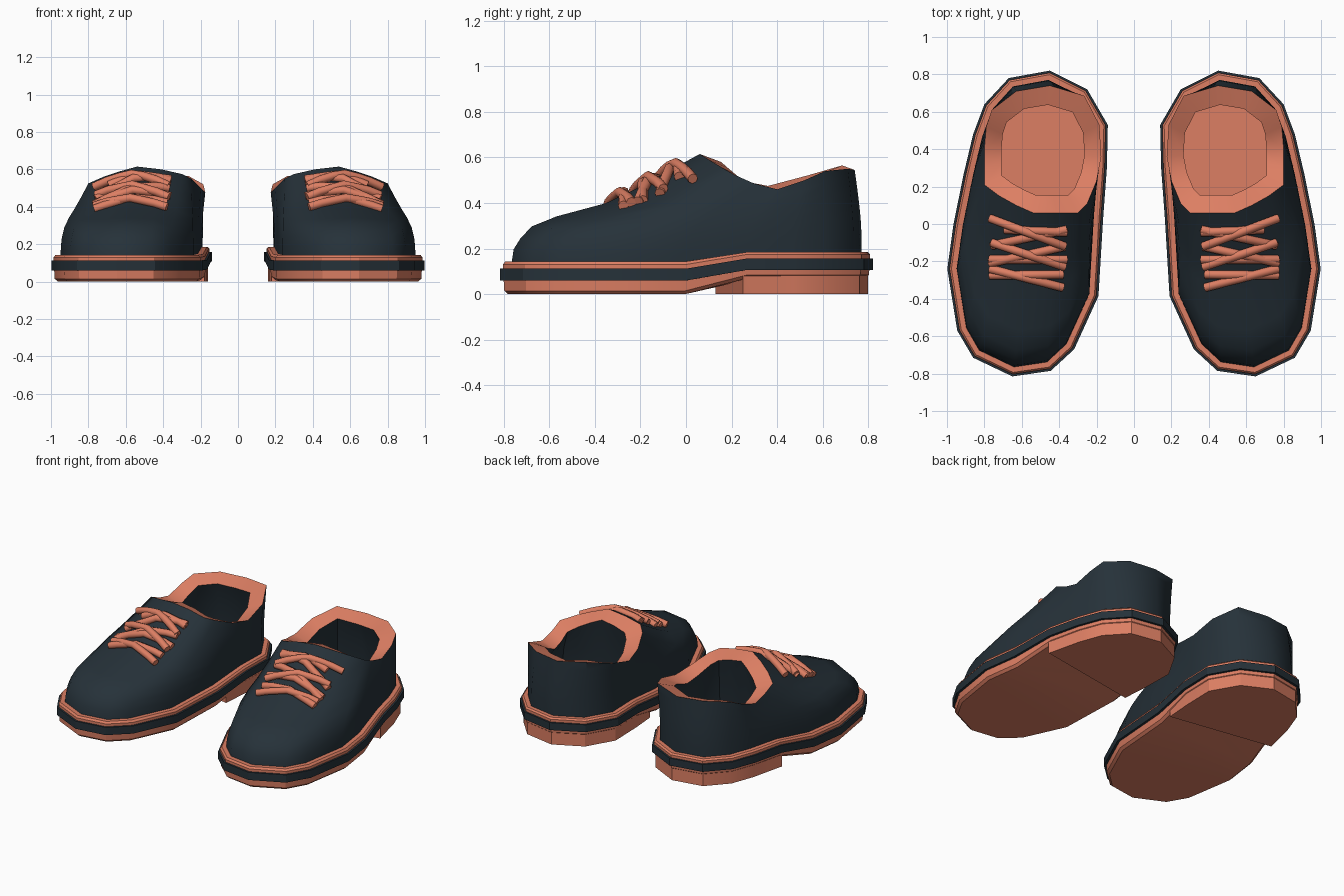
import bpy, bmesh
from mathutils import Vector
from mathutils.bvhtree import BVHTree

if "Cube" in bpy.data.objects:
    bpy.data.objects.remove(bpy.data.objects["Cube"])

def material(name, rgb):
    m = bpy.data.materials.new(name)
    m.diffuse_color = (*rgb, 1)
    m.use_nodes = True
    m.node_tree.nodes["Principled BSDF"].inputs["Base Color"].default_value = m.diffuse_color
    return m

DARK = material("charcoal", (0.019, 0.031, 0.041))
ORANGE = material("terracotta", (0.72, 0.21, 0.125))

# Sole outline of the right-hand shoe: toe tip, outer side to heel, inner side back
OUT = [(.65, -.815), (.86, -.715), (.945, -.57), (.998, -.24), (.965, 0), (.91, .27),
       (.86, .48), (.80, .64), (.67, .78), (.45, .82), (.25, .72), (.14, .53),
       (.145, .30), (.165, .03), (.19, -.385), (.32, -.67), (.445, -.785)]
# Collar edge, one point for each outline point
COLLAR = [(.54, .06, .615), (.63, .10, .59), (.72, .15, .56), (.80, .21, .525),
          (.80, .30, .485), (.80, .40, .46), (.79, .52, .50), (.76, .61, .54),
          (.63, .71, .55), (.45, .74, .545), (.265, .685, .565), (.185, .53, .52),
          (.175, .36, .475), (.20, .23, .50), (.25, .11, .55), (.30, .06, .575),
          (.41, .06, .60)]
N = len(OUT)

def inset(d):
    res = []
    for i, p in enumerate(OUT):
        a, b = Vector(OUT[i - 1]), Vector(OUT[(i + 1) % N])
        t = (b - a).normalized()
        res.append((p[0] - t.y * d, p[1] + t.x * d))
    return res

def lift(y, rise, y0=0.0, y1=0.27):
    return rise * min(1, max(0, (y - y0) / (y1 - y0)))

def ring(d, z, rise):
    return [(x, y, z + lift(y, rise)) for x, y in inset(d)]

def strip_cap(bm, v):
    # cap an outline by joining outer and inner sides
    n = len(v)
    bm.faces.new((v[0], v[1], v[n - 1]))
    for i in range(1, n // 2):
        bm.faces.new((v[i], v[i + 1], v[n - i - 1], v[n - i]))

def finish(name, bm, mats, angle=0.6):
    bmesh.ops.recalc_face_normals(bm, faces=bm.faces)
    me = bpy.data.meshes.new(name)
    bm.to_mesh(me)
    ob = bpy.data.objects.new(name, me)
    bpy.context.collection.objects.link(ob)
    for m in mats:
        me.materials.append(m)
    mod = ob.modifiers.new("pair", 'MIRROR')
    mod.use_mirror_merge = False
    bpy.ops.object.select_all(action='DESELECT')
    ob.select_set(True)
    bpy.context.view_layer.objects.active = ob
    bpy.ops.object.shade_smooth_by_angle(angle=angle)
    return ob

def loft(bm, rings, mats=None):
    vs = [[bm.verts.new(p) for p in r] for r in rings]
    n = len(rings[0])
    for k in range(len(vs) - 1):
        for i in range(n):
            j = (i + 1) % n
            f = bm.faces.new((vs[k][i], vs[k][j], vs[k + 1][j], vs[k + 1][i]))
            f.material_index = mats[k] if mats else 0
    return vs

def slab(name, rings, mat):
    bm = bmesh.new()
    vs = loft(bm, rings)
    strip_cap(bm, vs[0])
    strip_cap(bm, vs[-1])
    finish(name, bm, [mat], 0.5)

# Sole layers
slab("outsole", [ring(.035, 0, .07), ring(.018, .015, .07), ring(.015, .065, .05)], ORANGE)
slab("midsole_band", [ring(0, .06, .047), ring(0, .112, .045)], DARK)
slab("welt", [ring(.012, .108, .045), ring(.012, .13, .045), ring(.022, .143, .042),
              ring(.07, .143, .042)], ORANGE)

# Heel block with slanted front edge
h = inset(.022)
heel = [(.895, .25)] + h[5:13] + [(.18, .13)]
bm = bmesh.new()
vs = loft(bm, [[(x, y, 0) for x, y in heel],
               [(x, y, .065 + lift(y, .045)) for x, y in heel]])
for v in vs:
    bm.faces.new(v)
finish("heel_block", bm, [ORANGE], 0.5)

# Upper: blend a long toe profile with an upright wall profile, (inward, upward)
TOE = [(0, 0), (.012, .13), (.05, .235), (.11, .34), (.24, .43), (.50, .55), (.66, .68), (1, 1)]
WALL = [(0, 0), (0, .13), (.04, .27), (.14, .42), (.32, .57), (.52, .71), (.76, .86), (1, 1)]
WEIGHT = {0: 1, 1: 1, 16: 1, 2: .85, 15: .9, 3: .3, 14: .5, 4: .1, 13: .1}
base = ring(.05, .135, .04)
rings = []
for a, b in zip(TOE, WALL):
    r = []
    for i in range(N):
        w = WEIGHT.get(i, 0)
        s, t = a[0] * w + b[0] * (1 - w), a[1] * w + b[1] * (1 - w)
        p, c = base[i], COLLAR[i]
        r.append((p[0] + s * (c[0] - p[0]), p[1] + s * (c[1] - p[1]), p[2] + t * (c[2] - p[2])))
    rings.append(r)

def scaled(k, zf):
    return [(.485 + (x - .485) * k, .385 + (y - .385) * k, zf(z)) for x, y, z in COLLAR]

# wide collar rim, then dark lining and insole
rings += [scaled(.71, lambda z: z - .035), scaled(.85, lambda z: .36), scaled(.92, lambda z: .2)]
bm = bmesh.new()
vs = loft(bm, rings, [0] * 7 + [1, 0, 0])
bm.faces.new(vs[-1]).material_index = 1
strip_cap(bm, vs[0])
finish("upper", bm, [DARK, ORANGE], 0.75)
tree = BVHTree.FromBMesh(bm)

# Laces: straight bars and crossing strands laid on the upper
STRANDS = [((.36, -.045), (.69, -.03), .012), ((.77, .03), (.37, -.12), .026),
           ((.36, -.03), (.76, -.115), .012), ((.36, -.19), (.77, -.19), .012),
           ((.76, -.10), (.37, -.23), .026), ((.37, -.12), (.77, -.21), .014),
           ((.38, -.27), (.77, -.275), .012), ((.38, -.34), (.77, -.24), .02)]
cu = bpy.data.curves.new("laces", 'CURVE')
cu.dimensions = '3D'
cu.bevel_depth = .023
cu.bevel_resolution = 2
cu.use_fill_caps = True
for a, b, up in STRANDS:
    pts = []
    for k in range(7):
        p = Vector(a).lerp(Vector(b), k / 6)
        hit = tree.ray_cast(Vector((p.x, p.y, 2)), Vector((0, 0, -1)))[0]
        pts.append((p.x, p.y, (hit.z if hit else .5) + up))
    for side in (1, -1):
        sp = cu.splines.new('POLY')
        sp.points.add(len(pts) - 1)
        for q, p in zip(sp.points, pts):
            q.co = (side * p[0], p[1], p[2], 1)
cu.materials.append(ORANGE)
bpy.context.collection.objects.link(bpy.data.objects.new("laces", cu))
